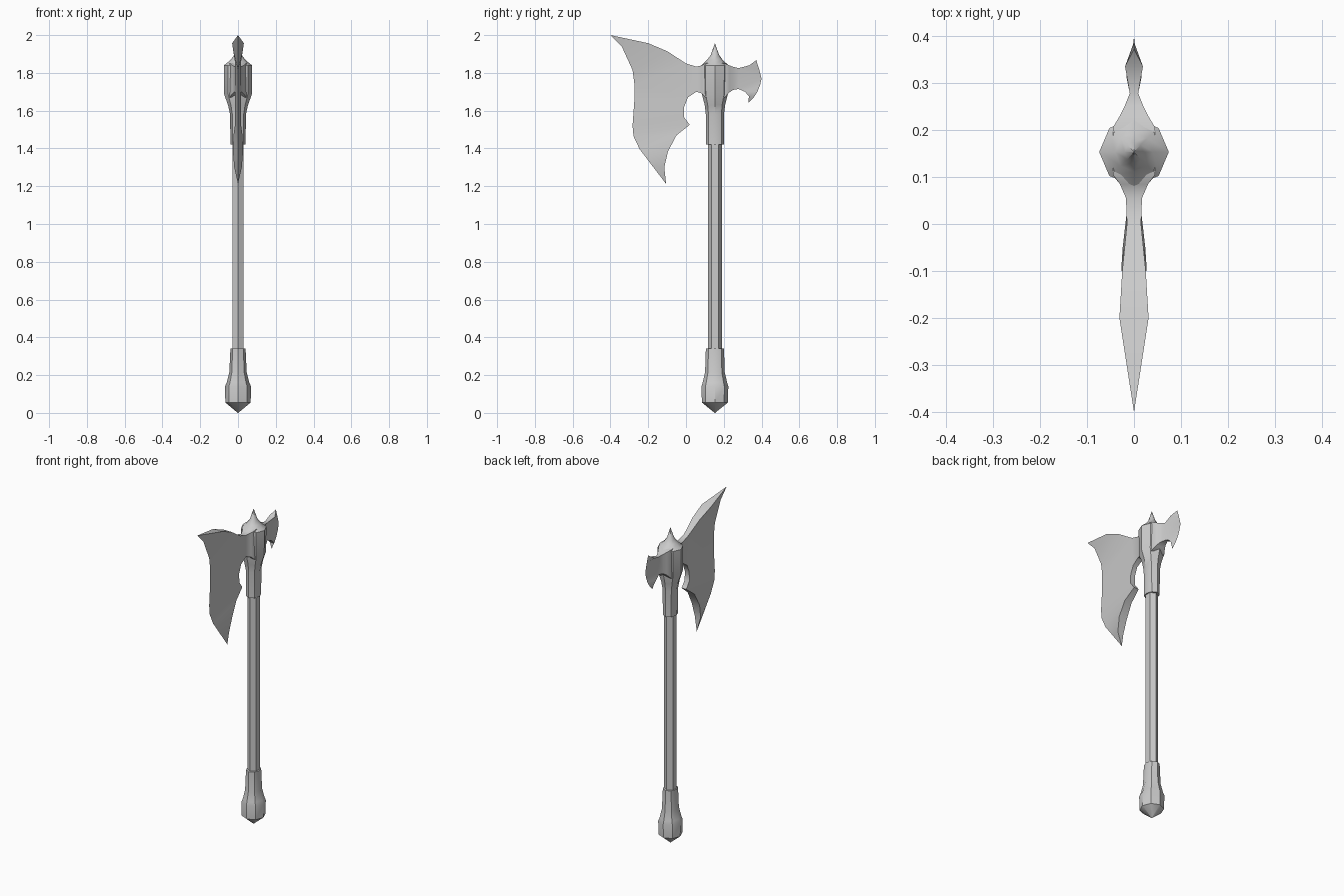
import bpy, bmesh, math

if "Cube" in bpy.data.objects:
    bpy.data.objects.remove(bpy.data.objects["Cube"])

AXIS_Y = 0.153


def finish(name, bm):
    bmesh.ops.remove_doubles(bm, verts=bm.verts, dist=1e-5)
    bmesh.ops.dissolve_degenerate(bm, edges=bm.edges, dist=1e-5)
    bmesh.ops.recalc_face_normals(bm, faces=bm.faces)
    me = bpy.data.meshes.new(name)
    bm.to_mesh(me)
    bm.free()
    ob = bpy.data.objects.new(name, me)
    bpy.context.collection.objects.link(ob)
    bpy.ops.object.select_all(action='DESELECT')
    ob.select_set(True)
    bpy.context.view_layer.objects.active = ob
    bpy.ops.object.shade_smooth_by_angle(angle=math.radians(40))
    return ob


def turned(name, rows, sides):
    """Stack of rings (z, half width in x, half width in y) around the shaft axis."""
    bm = bmesh.new()
    angles = [math.pi / 2 + 2 * math.pi * i / sides for i in range(sides)]
    wide = max(math.cos(a) for a in angles)
    rings = [[bm.verts.new((rx / wide * math.cos(a), AXIS_Y + ry * math.sin(a), z))
              for a in angles] for z, rx, ry in rows]
    for lo, hi in zip(rings, rings[1:]):
        for i in range(sides):
            j = (i + 1) % sides
            bm.faces.new((lo[i], lo[j], hi[j], hi[i]))
    bm.faces.new(rings[0])
    bm.faces.new(rings[-1])
    return finish(name, bm)


def plate(name, ladders):
    """Symmetric plate; each ladder is a list of point pairs (y, z, half thickness)."""
    bm = bmesh.new()
    verts, count = {}, {}

    def pair(p):
        if p not in verts:
            verts[p] = [bm.verts.new((s * p[2], p[0], p[1])) for s in (1, -1)]
        return verts[p]

    for ladder in ladders:
        for (a, b), (c, d) in zip(ladder, ladder[1:]):
            loop = list(dict.fromkeys((a, b, d, c)))
            for s in (0, 1):
                bm.faces.new([pair(p)[s] for p in loop])
            for p, q in zip(loop, loop[1:] + loop[:1]):
                count.setdefault(frozenset((p, q)), []).append((p, q))
    # rim between the two sides
    for uses in count.values():
        if len(uses) == 1:
            (p0, p1), (q0, q1) = pair(uses[0][0]), pair(uses[0][1])
            bm.faces.new((p0, q0, q1, p1))
    return finish(name, bm)


# Shaft, grip end and socket with top spike
turned("shaft", [(0.1, .03, .037), (1.6, .03, .037)], 6)
turned("pommel", [(0.0, .001, .001), (.055, .067, .069), (.14, .069, .071),
                  (.16, .06, .065), (.215, .046, .052), (.34, .04, .048)], 8)
turned("socket", [(1.42, .04, .048), (1.58, .042, .048), (1.63, .053, .054),
                  (1.685, .073, .068), (1.84, .074, .072), (1.868, .04, .042),
                  (1.895, .02, .022), (1.955, .001, .001)], 8)

# Large front blade: cutting edge paired with the thick back contour, then the neck
top, bottom = (-.4, 2.0, 0), (-.105, 1.212, 0)
neck_top, neck_low = (0, 1.85, .015), (.01, 1.67, .015)
plate("main_blade", [
    [(top, top),
     ((-.34, 1.94, 0), (-.2, 1.957, .031)),
     ((-.283, 1.815, 0), (-.1, 1.915, .025)),
     ((-.273, 1.74, 0), neck_top),
     ((-.273, 1.66, 0), neck_low),
     ((-.278, 1.59, 0), (-.01, 1.62, .015)),
     ((-.283, 1.52, 0), (-.01, 1.565, .016)),
     ((-.278, 1.465, 0), (.02, 1.525, .016)),
     ((-.245, 1.395, 0), (-.05, 1.47, .024)),
     ((-.21, 1.35, 0), (-.095, 1.385, .027)),
     ((-.18, 1.31, 0), (-.115, 1.30, .02)),
     (bottom, bottom)],
    [(neck_top, neck_low),
     ((.055, 1.833, .017), (.055, 1.70, .017)),
     ((.085, 1.84, .03), (.085, 1.69, .03)),
     ((.105, 1.852, .045), (.103, 1.67, .045)),
     ((.14, 1.855, .045), (.14, 1.66, .045))]])

# Small rear blade
tip, barb = (.372, 1.867, 0), (.33, 1.64, 0)
neck_top, neck_low = (.278, 1.825, .009), (.278, 1.715, .009)
plate("rear_blade", [
    [(tip, tip),
     ((.387, 1.82, 0), (.335, 1.84, .019)),
     ((.4, 1.77, 0), neck_top),
     ((.392, 1.735, 0), neck_low),
     ((.378, 1.70, 0), (.312, 1.70, .016)),
     ((.357, 1.668, 0), (.333, 1.677, .014)),
     (barb, barb)],
    [(neck_top, neck_low),
     ((.25, 1.832, .02), (.25, 1.71, .02)),
     ((.23, 1.84, .03), (.23, 1.697, .03)),
     ((.205, 1.85, .045), (.205, 1.67, .045)),
     ((.17, 1.855, .045), (.17, 1.66, .045))]])
